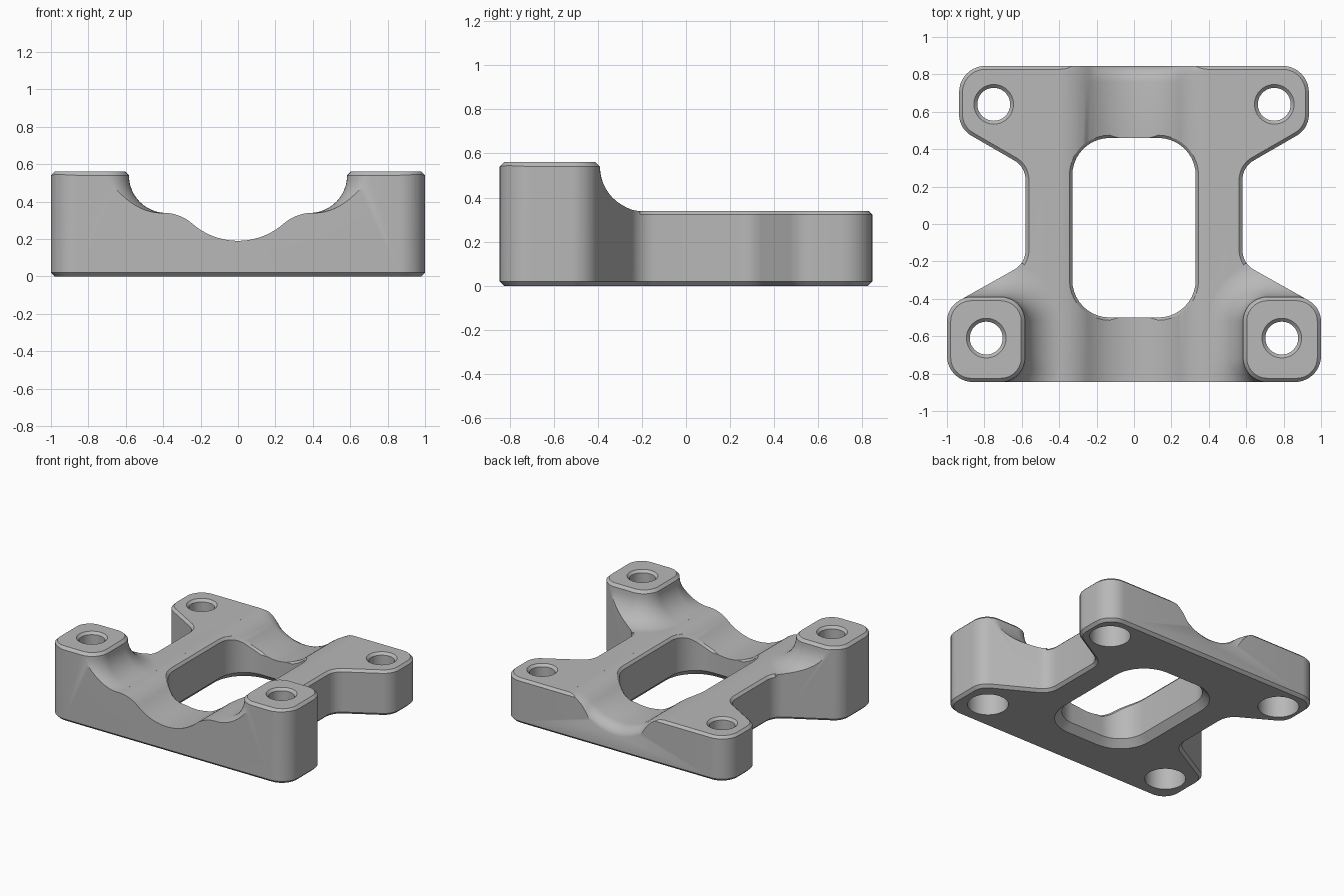
import bpy, bmesh, math
from mathutils import Vector

if "Cube" in bpy.data.objects:
    bpy.data.objects.remove(bpy.data.objects["Cube"], do_unlink=True)

steel = bpy.data.materials.new("plain_grey")
steel.use_nodes = True
GREY = (0.48, 0.48, 0.48, 1)
steel.diffuse_color = GREY
steel.node_tree.nodes["Principled BSDF"].inputs["Base Color"].default_value = GREY

TOP, POST_TOP, CHAMFER = 0.34, 0.56, 0.018


def rounded(corners, steps=10):
    """Counter-clockwise polygon of (x, y, radius) corners with arcs."""
    pts = []
    for i, (x, y, r) in enumerate(corners):
        p = Vector((x, y))
        a = (Vector(corners[i - 1][:2]) - p).normalized()
        b = (Vector(corners[(i + 1) % len(corners)][:2]) - p).normalized()
        half = a.angle(b) / 2
        centre = p + (a + b).normalized() * r / math.sin(half)
        start = p + a * r / math.tan(half) - centre
        sweep = math.pi - 2 * half
        sign = 1 if a.x * b.y - a.y * b.x < 0 else -1
        for k in range(steps + 1):
            t = sign * sweep * k / steps
            c, s = math.cos(t), math.sin(t)
            pts.append(centre + Vector((start.x * c - start.y * s, start.x * s + start.y * c)))
    return pts


def offset(pts, d):
    """Move a closed counter-clockwise outline outward by d."""
    out = []
    for i, p in enumerate(pts):
        a = (p - pts[i - 1]).normalized()
        b = (pts[(i + 1) % len(pts)] - p).normalized()
        n, m = Vector((a.y, -a.x)), Vector((b.y, -b.x))
        out.append(p + (n + m) * d / (1 + n.dot(m)))
    return out


def level(pts, z):
    return [(p.x, p.y, z) for p in pts]


def loft(name, rings):
    """Closed solid through rings of equal point count."""
    bm = bmesh.new()
    loops = [[bm.verts.new(p) for p in ring] for ring in rings]
    n = len(loops[0])
    for low, high in zip(loops, loops[1:]):
        for i in range(n):
            j = (i + 1) % n
            bm.faces.new((low[i], low[j], high[j], high[i]))
    bm.faces.new(loops[0][::-1])
    bm.faces.new(loops[-1])
    bmesh.ops.recalc_face_normals(bm, faces=bm.faces)
    mesh = bpy.data.meshes.new(name)
    bm.to_mesh(mesh)
    bm.free()
    mesh.materials.append(steel)
    obj = bpy.data.objects.new(name, mesh)
    bpy.context.collection.objects.link(obj)
    return obj


def combine(target, tool, operation):
    mod = target.modifiers.new("cut", 'BOOLEAN')
    mod.operation, mod.object, mod.solver = operation, tool, 'EXACT'
    bpy.context.view_layer.objects.active = target
    bpy.ops.object.modifier_apply(modifier=mod.name)
    bpy.data.objects.remove(tool, do_unlink=True)


def plan(front_y, front_r):
    """Waisted outline, mirrored left to right."""
    side = [(1, front_y, front_r), (1, -0.446, 0.13), (0.58, -0.21, 0.12),
            (0.58, 0.305, 0.12), (0.935, 0.51, 0.13), (0.935, 0.845, 0.14)]
    return rounded(side + [(-x, y, r) for x, y, r in reversed(side)])


def groove_height(x):
    """Trough arc blending into a rounded shoulder."""
    big, small, edge, low = 0.37, 0.238, 0.4, 0.19
    x = abs(x)
    if x >= edge:
        return TOP
    if x < edge * big / (big + small):
        return low + big - math.sqrt(big ** 2 - x ** 2)
    return TOP - small + math.sqrt(small ** 2 - (edge - x) ** 2)


# Upper surface: slab with chamfered rim and sharp front edge
rim = plan(-0.96, 0.06)
upper = loft("upper_shape", [level(offset(rim, d), z) for d, z in
             ((0.05, -0.1), (0.05, TOP - CHAMFER - 0.05), (-CHAMFER, TOP))])

# Trough along the middle, rolling over at the back lip
sections = []
for y, drop in ((-1.2, 0), (0.76, 0), (0.79, 0.006), (0.815, 0.02), (0.835, 0.042), (0.85, 0.075), (1.1, 0.075)):
    ring = []
    for k in range(41):
        x = 0.395 * (k / 20 - 1)
        g = groove_height(x)
        ring.append((x, y, g - drop * min(1, (TOP - g) / 0.08)))
    sections.append(ring + [(0.395, y, 1), (-0.395, y, 1)])
combine(upper, loft("trough", sections), 'DIFFERENCE')

# Raised front posts with a flared foot
FILLET = 0.2
for side in (-1, 1):
    x0, x1 = sorted((side * 0.583, side * 1.0))
    square = rounded([(x0, -0.845, 0.13), (x1, -0.845, 0.13), (x1, -0.39, 0.13), (x0, -0.39, 0.13)])
    rings = [level(offset(square, -0.02), POST_TOP), level(square, POST_TOP - 0.02)]
    for k in range(1, 13):
        t = math.pi / 2 * k / 12
        rings.append(level(offset(square, FILLET * (1 - math.cos(t))),
                           TOP - 0.001 + FILLET * (1 - math.sin(t))))
    rings.append(level(offset(square, FILLET), 0.12))
    combine(upper, loft("post", rings), 'UNION')

# Vertical walls with a chamfered underside
outline = plan(-0.845, 0.14)
body = loft("bracket_body", [level(offset(outline, -0.02), 0), level(outline, 0.02), level(outline, 0.7)])
combine(body, upper, 'INTERSECT')

# Central window, chamfered along the trough surface and below
window = rounded([(-0.33, -0.5, 0.2), (0.33, -0.5, 0.2), (0.33, 0.46, 0.2), (-0.33, 0.46, 0.2)])


def follow(d, lift):
    return [(p.x, p.y, groove_height(p.x) + lift) for p in offset(window, d)]


combine(body, loft("window", [
    level(offset(window, 0.08), -0.03), level(window, 0.05),
    follow(0, -0.015), follow(0.03, 0.015), level(offset(window, 0.03), 0.8)]), 'DIFFERENCE')

# Bolt holes, chamfered above and counterbored below
for x, y, top, bore in ((0.79, -0.61, POST_TOP, 0.38), (0.75, 0.64, TOP, 0.18)):
    for side in (-1, 1):
        rings = []
        for r, z in ((0.14, -0.1), (0.14, bore), (0.088, bore), (0.088, top - 0.018), (0.126, top + 0.02)):
            rings.append([(side * x + r * math.cos(a), y + r * math.sin(a), z)
                          for a in (math.tau * k / 40 for k in range(40))])
        combine(body, loft("bolt_hole", rings), 'DIFFERENCE')

# Smooth rounded surfaces, sharp chamfers
bpy.ops.object.select_all(action='DESELECT')
body.select_set(True)
bpy.context.view_layer.objects.active = body
bpy.ops.object.shade_smooth_by_angle(angle=math.radians(28))
